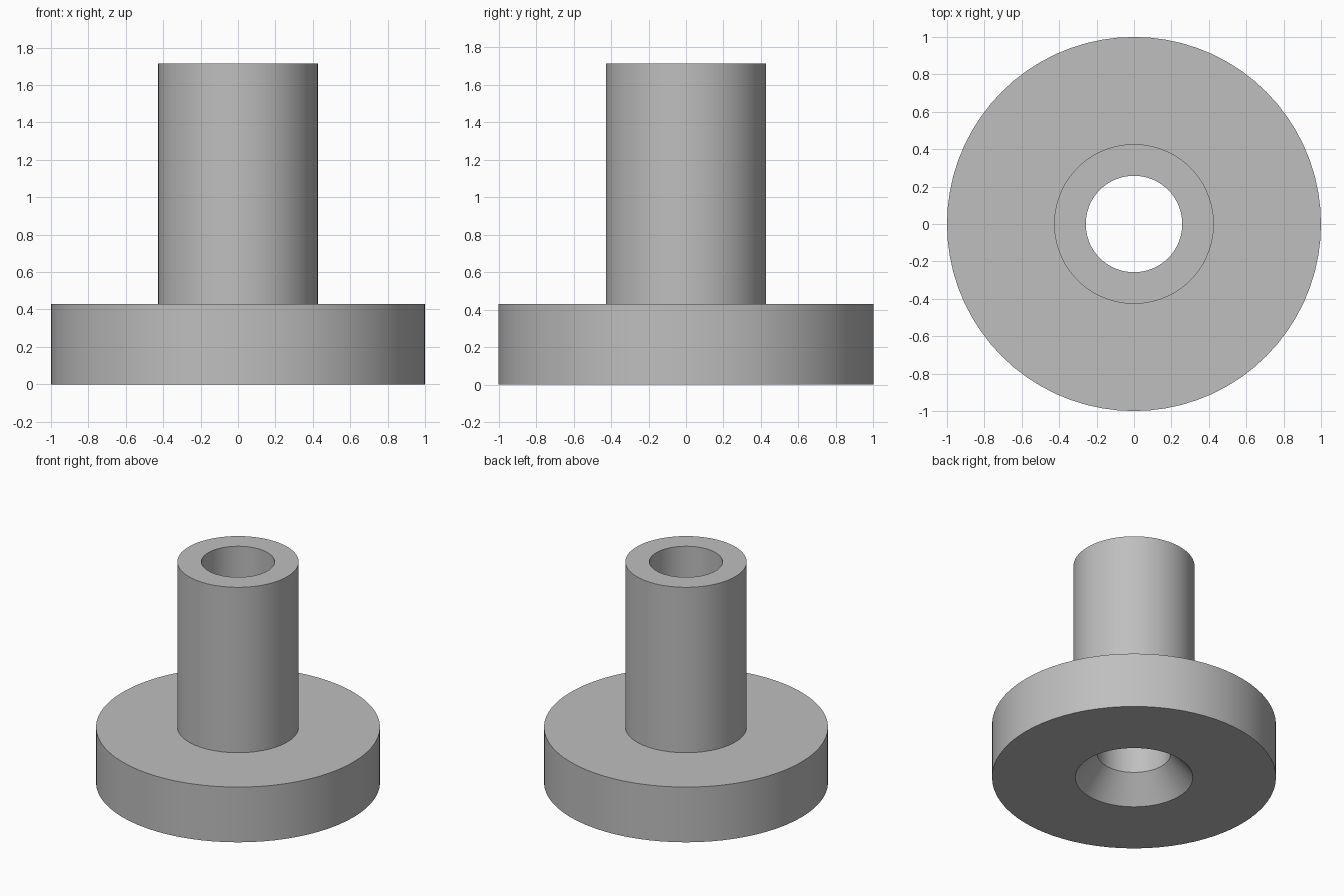
import bpy
import bmesh
import math

cube = bpy.data.objects.get("Cube")
if cube:
    bpy.data.objects.remove(cube, do_unlink=True)

SEGMENTS = 72
FLANGE_R, FLANGE_H = 1.0, 0.429
TUBE_R, TUBE_H = 0.427, 1.714
BORE_R = 0.258
SINK_R, SINK_H = 0.414, 0.19

# Plain grey metal
grey = bpy.data.materials.new("grey metal")
grey.use_nodes = True
colour = (0.52, 0.52, 0.52, 1.0)
grey.diffuse_color = colour
grey.node_tree.nodes["Principled BSDF"].inputs["Base Color"].default_value = colour


def lathe(name, profile):
    """Spin a closed (radius, height) profile around the z axis."""
    bm = bmesh.new()
    verts = [bm.verts.new((r, 0, z)) for r, z in profile]
    edges = [bm.edges.new((a, b)) for a, b in zip(verts, verts[1:] + verts[:1])]
    bmesh.ops.spin(bm, geom=verts + edges, cent=(0, 0, 0), axis=(0, 0, 1),
                   angle=math.tau, steps=SEGMENTS, use_merge=True)
    bmesh.ops.remove_doubles(bm, verts=bm.verts[:], dist=0.0001)
    bmesh.ops.recalc_face_normals(bm, faces=bm.faces[:])
    mesh = bpy.data.meshes.new(name)
    bm.to_mesh(mesh)
    bm.free()
    mesh.materials.append(grey)
    obj = bpy.data.objects.new(name, mesh)
    bpy.context.collection.objects.link(obj)
    return obj


# Flange and tube in one body, with a through bore countersunk from below
bushing = lathe("flanged_bushing", [
    (SINK_R, 0), (FLANGE_R, 0), (FLANGE_R, FLANGE_H), (TUBE_R, FLANGE_H),
    (TUBE_R, TUBE_H), (BORE_R, TUBE_H), (BORE_R, SINK_H),
])

# Smooth round walls, crisp rims
bpy.ops.object.select_all(action="DESELECT")
bushing.select_set(True)
bpy.context.view_layer.objects.active = bushing
bpy.ops.object.shade_smooth_by_angle(angle=math.radians(30))
